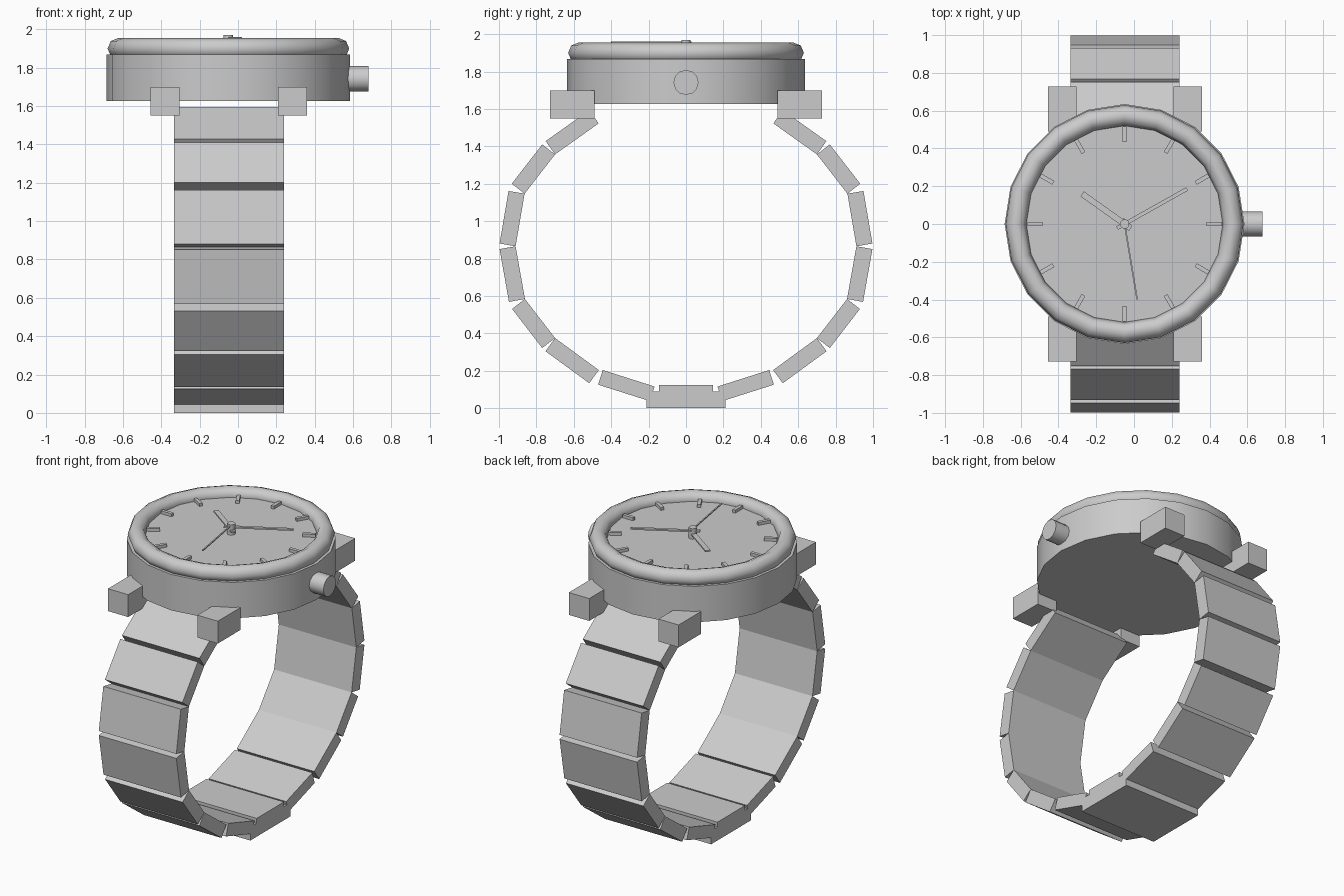
import bpy, bmesh
from math import radians, cos, sin, pi

if "Cube" in bpy.data.objects:
    bpy.data.objects.remove(bpy.data.objects["Cube"])

CX = -0.05            # watch head centre in x
X0, X1 = -0.335, 0.24  # bracelet width


def finish(name, bm, smooth=False):
    bmesh.ops.recalc_face_normals(bm, faces=bm.faces)
    me = bpy.data.meshes.new(name)
    bm.to_mesh(me)
    bm.free()
    ob = bpy.data.objects.new(name, me)
    bpy.context.collection.objects.link(ob)
    if smooth:
        bpy.ops.object.select_all(action='DESELECT')
        ob.select_set(True)
        bpy.context.view_layer.objects.active = ob
        bpy.ops.object.shade_smooth_by_angle(angle=radians(50))
    return ob


def box(name, x0, x1, y0, y1, z0, z1):
    bm = bmesh.new()
    bmesh.ops.create_cube(bm, size=1)
    for v in bm.verts:
        v.co = ((x0 + x1) / 2 + v.co.x * (x1 - x0),
                (y0 + y1) / 2 + v.co.y * (y1 - y0),
                (z0 + z1) / 2 + v.co.z * (z1 - z0))
    return finish(name, bm)


def cylinder(name, sides, r, z0, z1):
    bm = bmesh.new()
    bmesh.ops.create_cone(bm, cap_ends=True, segments=sides,
                          radius1=r, radius2=r, depth=z1 - z0)
    ob = finish(name, bm, True)
    ob.location = (CX, 0, (z0 + z1) / 2)
    return ob


def radial_bar(name, angle, r0, r1, width, z0, z1):
    ob = box(name, r0, r1, -width / 2, width / 2, z0, z1)
    ob.location.x = CX
    ob.rotation_euler.z = radians(angle)
    return ob


def link(name, a, b, thick, side):
    # box link: inner edge a-b in the yz plane, thickened outwards
    dy, dz = b[0] - a[0], b[1] - a[1]
    n = (dy * dy + dz * dz) ** 0.5
    ny, nz = -dz / n * thick, dy / n * thick
    prof = [a, b, (b[0] + ny, b[1] + nz), (a[0] + ny, a[1] + nz)]
    bm = bmesh.new()
    f = bm.faces.new([bm.verts.new((X0, side * y, z)) for y, z in prof])
    ex = bmesh.ops.extrude_face_region(bm, geom=[f])['geom']
    bmesh.ops.translate(bm, vec=(X1 - X0, 0, 0),
                        verts=[v for v in ex if isinstance(v, bmesh.types.BMVert)])
    if not f.is_valid or len(bm.faces) < 6:
        bmesh.ops.holes_fill(bm, edges=bm.edges)
    return finish(name, bm)


# Case and dial
cylinder("case", 20, 0.635, 1.627, 1.868)
cylinder("dial", 20, 0.55, 1.86, 1.90)

# Bezel ring
bpy.ops.mesh.primitive_torus_add(major_segments=20, minor_segments=8, major_radius=0.575,
                                 minor_radius=0.055, location=(CX, 0, 1.9))
bezel = bpy.context.object
bezel.name = "bezel"
bpy.ops.object.shade_smooth()

# Crown
crown = cylinder("crown", 12, 0.067, -0.06, 0.06)
crown.location = (0.62, 0, 1.742)
crown.rotation_euler.y = pi / 2

# Hour markers
for i in range(12):
    radial_bar(f"hour_marker_{i}", i * 30, 0.435, 0.515, 0.022, 1.89, 1.92)

# Hands and centre pin
radial_bar("hour_hand", 144.6, -0.04, 0.275, 0.032, 1.925, 1.935)
radial_bar("minute_hand", 29.3, -0.045, 0.38, 0.02, 1.94, 1.95)
radial_bar("second_hand", -80.5, -0.03, 0.405, 0.008, 1.953, 1.96)
cylinder("centre_pin", 12, 0.025, 1.89, 1.97)

# Lugs
for s in (-1, 1):
    y0, y1 = sorted((s * 0.49, s * 0.728))
    box("lug_left", -0.455, -0.305, y0, y1, 1.55, 1.70)
    box("lug_right", 0.208, 0.36, y0, y1, 1.55, 1.70)

# Bracelet links, inner edge points from lug to clasp
inner = [(0.467, 1.523), (0.70, 1.357), (0.863, 1.147), (0.911, 0.866),
         (0.861, 0.584), (0.70, 0.375), (0.466, 0.204)]
for s in (-1, 1):
    for i in range(len(inner) - 1):
        link(f"bracelet_link_{i}", inner[i], inner[i + 1], 0.087, s)
    link("bracelet_end_link", (0.445, 0.204), (0.168, 0.116), 0.082, s)

# Clasp at the bottom
box("clasp_link", X0, X1, -0.145, 0.145, 0.03, 0.123)
box("clasp_plate", X0, X1, -0.212, 0.212, 0.0, 0.09)
